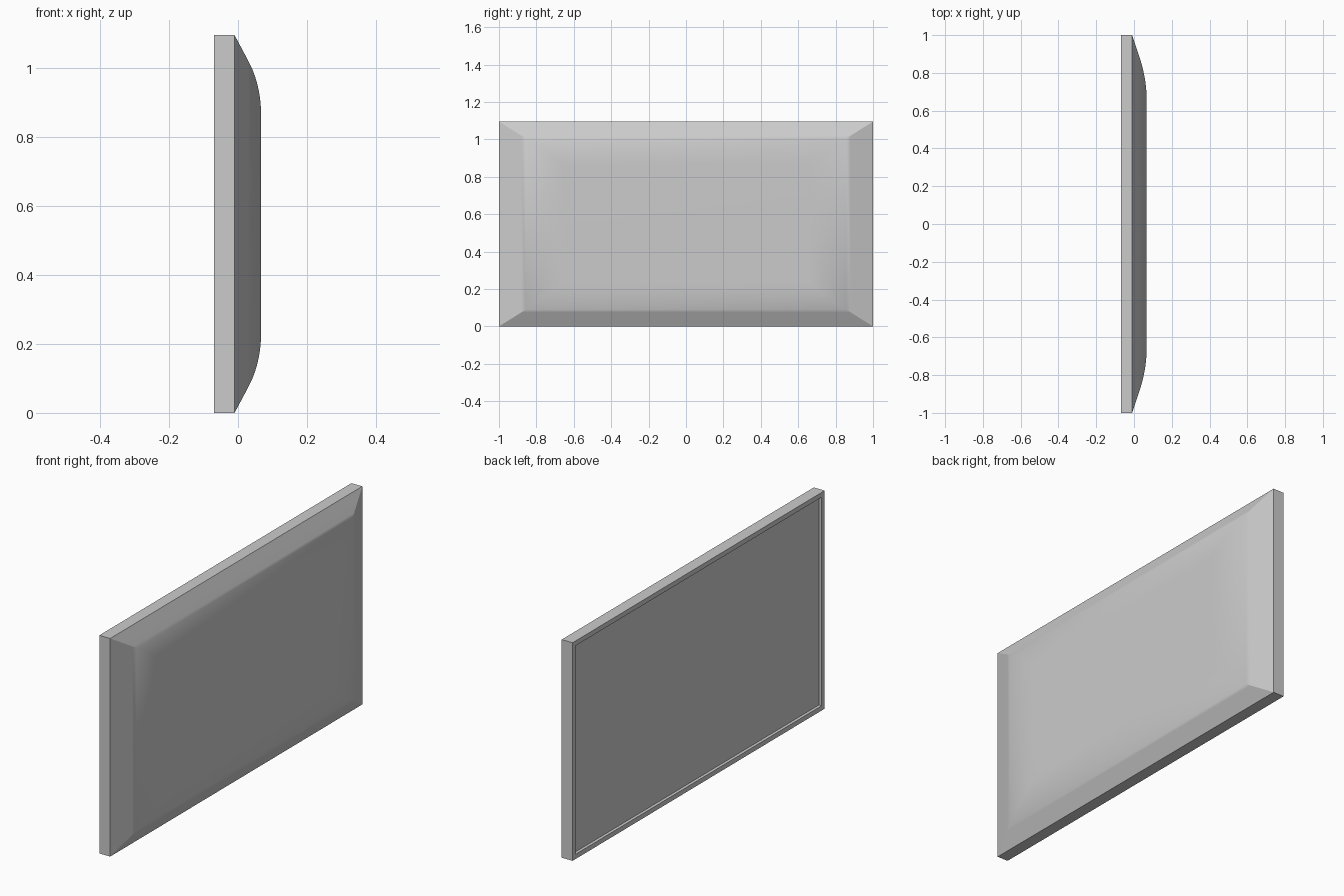
import bpy, bmesh, math

if "Cube" in bpy.data.objects:
    bpy.data.objects.remove(bpy.data.objects["Cube"])

W, H = 1.0, 0.5475          # half width (y) and half height (z)


def ring(bm, x, iy, iz):
    """Rectangle in the yz plane, inset from the outer outline."""
    y, z = W - iy, H - iz
    return [bm.verts.new((x, sy * y, H + sz * z))
            for sy, sz in ((-1, -1), (1, -1), (1, 1), (-1, 1))]


def loft(name, sections, cap_start=False, cap_end=False, smooth=False):
    bm = bmesh.new()
    rings = [ring(bm, *s) for s in sections]
    for a, b in zip(rings, rings[1:]):
        for i in range(4):
            j = (i + 1) % 4
            bm.faces.new((a[i], a[j], b[j], b[i]))
    if cap_start:
        bm.faces.new(rings[0][::-1])
    if cap_end:
        bm.faces.new(rings[-1])
    bmesh.ops.recalc_face_normals(bm, faces=bm.faces)
    me = bpy.data.meshes.new(name)
    bm.to_mesh(me)
    bm.free()
    ob = bpy.data.objects.new(name, me)
    bpy.context.collection.objects.link(ob)
    if smooth:
        bpy.ops.object.select_all(action='DESELECT')
        ob.select_set(True)
        bpy.context.view_layer.objects.active = ob
        bpy.ops.object.shade_smooth_by_angle(angle=math.radians(30))
    return ob


def bezier(a, b, c, t):
    return tuple((1 - t) ** 2 * p + 2 * t * (1 - t) * q + t * t * r
                 for p, q, r in zip(a, b, c))


# Frame with a thin bezel, its recessed panel forming the screen
loft("screen_frame", [(-0.01, 0, 0), (-0.07, 0, 0),
                      (-0.07, 0.024, 0.024), (-0.055, 0.024, 0.024)],
     cap_end=True)

# Back cover: straight chamfer, then a soft curve up to a flat panel
start, ctrl, end = (0.03, 0.12, 0.075), (0.067, 0.231, 0.144), (0.067, 0.345, 0.235)
curve = [bezier(start, ctrl, end, i / 10) for i in range(11)]
loft("back_cover", [(-0.01, 0, 0)] + curve, cap_end=True, smooth=True)

# Make the open shells face outward
for name, sign in (("screen_frame", -1), ("back_cover", 1)):
    me = bpy.data.objects[name].data
    big = max(me.polygons, key=lambda p: p.area)
    if big.normal.x * sign < 0:
        me.flip_normals()
